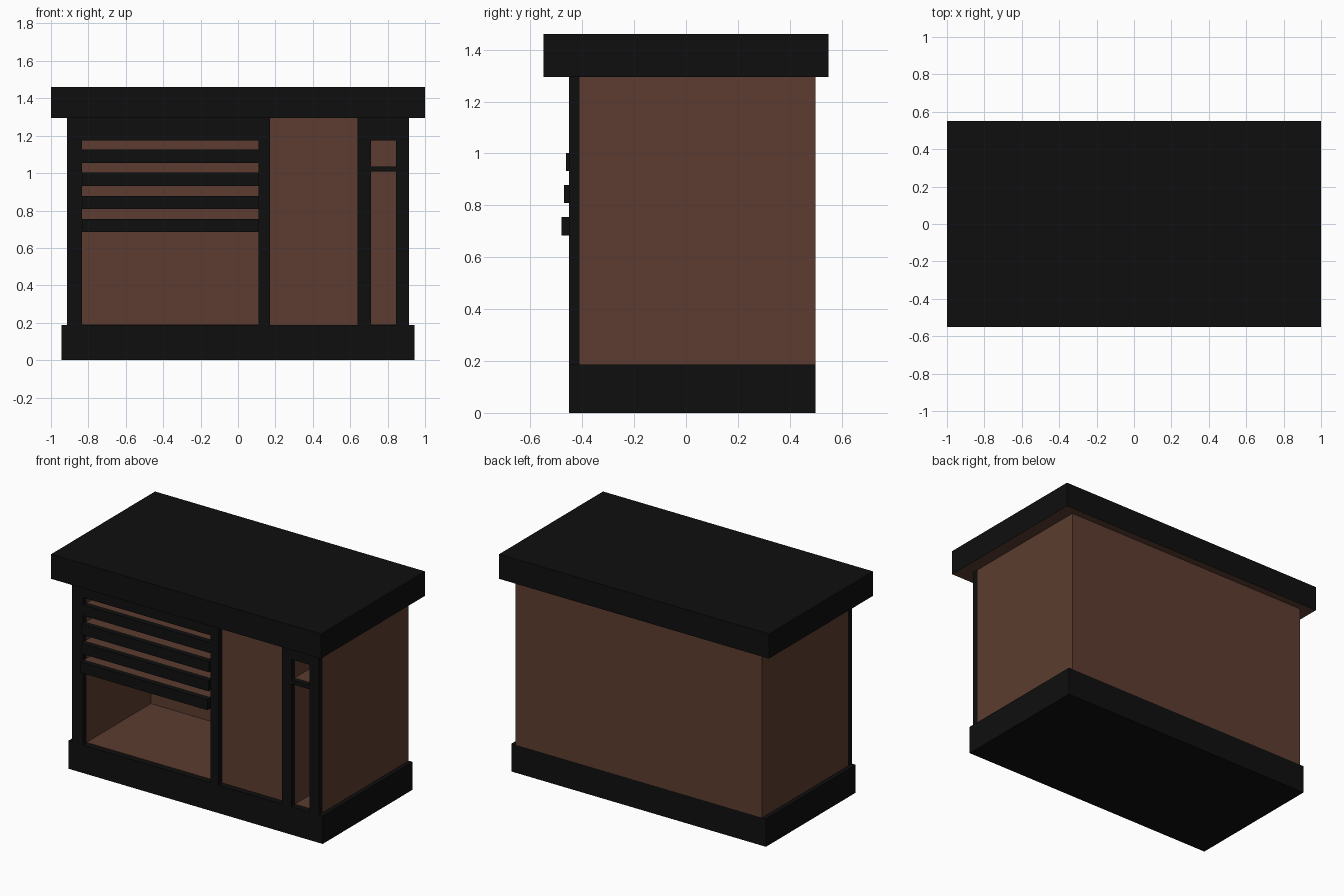
import bpy
import bmesh
from mathutils import Vector

if "Cube" in bpy.data.objects:
    bpy.data.objects.remove(bpy.data.objects["Cube"])


def material(name, color):
    m = bpy.data.materials.new(name)
    m.diffuse_color = (*color, 1)
    m.use_nodes = True
    m.node_tree.nodes["Principled BSDF"].inputs["Base Color"].default_value = m.diffuse_color
    return m


BLACK = material("black", (0.0046, 0.0046, 0.0046))
BROWN = material("brown wood", (0.107, 0.046, 0.029))


def box(name, x, y, z, mat, bottom=None):
    """Axis-aligned box from ranges; optional second material underneath."""
    bm = bmesh.new()
    bmesh.ops.create_cube(bm, size=1)
    for v in bm.verts:
        v.co = Vector([r[0] if c < 0 else r[1] for c, r in zip(v.co, (x, y, z))])
    me = bpy.data.meshes.new(name)
    me.materials.append(mat)
    if bottom:
        me.materials.append(bottom)
        bm.normal_update()
        for f in bm.faces:
            f.material_index = int(f.normal.z < -0.5)
    bm.to_mesh(me)
    bm.free()
    ob = bpy.data.objects.new(name, me)
    bpy.context.collection.objects.link(ob)
    return ob


FRONT, BODY, INNER, BACK = -0.45, -0.41, 0.27, 0.5
BASE, CEIL, TOP = 0.187, 1.295, 1.46

# Counter top with wooden underside, and plinth
box("counter_top", (-1, 1), (-0.55, 0.55), (CEIL, TOP), BLACK, BROWN)
box("plinth", (-0.943, 0.943), (FRONT, BACK), (0, BASE), BLACK)

# Wooden carcass: sides, closed middle cupboard, back
for name, x in (("left_side", (-0.915, -0.835)), ("middle_cupboard", (0.11, 0.71)),
                ("right_side", (0.845, 0.915))):
    box(name, x, (BODY, BACK), (BASE, CEIL), BROWN)

# Linings of the two open compartments
for side, x in (("left", (-0.835, 0.11)), ("right", (0.71, 0.845))):
    box(side + "_back", x, (INNER, BACK), (BASE, CEIL), BROWN)
    box(side + "_floor", x, (BODY, INNER), (BASE - 0.01, BASE + 0.003), BROWN)
    box(side + "_ceiling", x, (BODY, INNER), (1.175, CEIL), BROWN)
    box(side + "_top_rail", x, (FRONT, BODY), (1.175, CEIL), BLACK)

# Front frame uprights
for i, x in enumerate(((-0.915, -0.835), (0.11, 0.17), (0.64, 0.71), (0.845, 0.915))):
    box(f"front_upright_{i + 1}", x, (FRONT, BODY), (BASE, CEIL), BLACK)

# Pull-out trays, each a little further out than the one above
for i, y in enumerate((-0.45, -0.462, -0.471, -0.48)):
    z0 = 1.055 - 0.1235 * i
    box(f"tray_front_{i + 1}", (-0.835, 0.11), (y, y + 0.04), (z0, z0 + 0.071), BLACK)
    box(f"tray_board_{i + 1}", (-0.835, 0.11), (y + 0.04, INNER), (z0 + 0.03, z0 + 0.068), BROWN)

# Shelf in the narrow compartment
box("narrow_shelf_edge", (0.71, 0.845), (FRONT, BODY), (1.01, 1.036), BLACK)
box("narrow_shelf", (0.71, 0.845), (BODY, INNER), (1.01, 1.036), BROWN)
